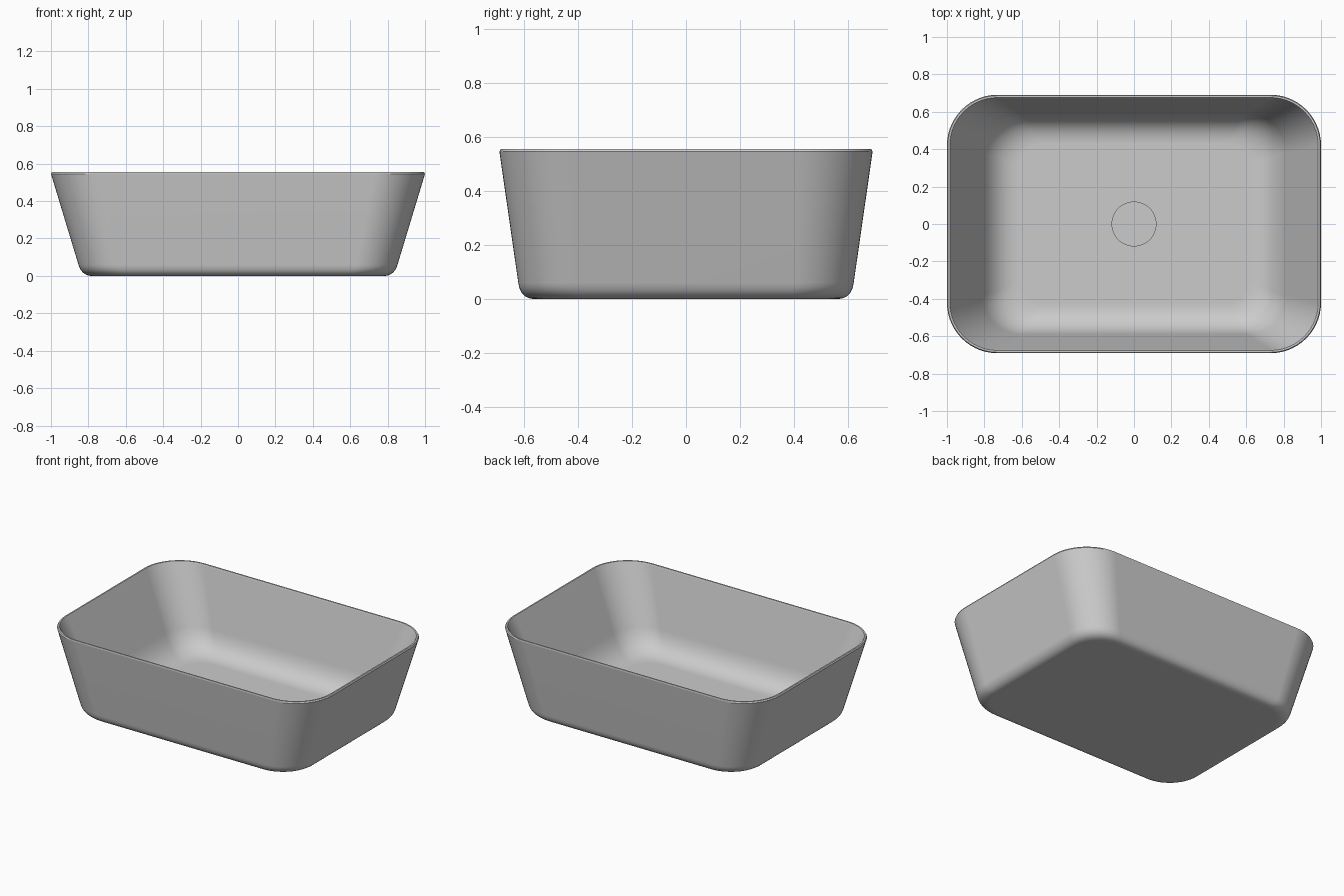
import bpy, bmesh, math
from mathutils import Vector

if "Cube" in bpy.data.objects:
    bpy.data.objects.remove(bpy.data.objects["Cube"])

CORNER = 14  # segments per rounded corner


def ring(sec):
    """Rounded rectangle from (half width, half depth, corner radius, z)."""
    hx, hy, r, z = sec
    pts = []
    for q, (sx, sy) in enumerate([(1, 1), (-1, 1), (-1, -1), (1, -1)]):
        for i in range(CORNER + 1):
            a = math.pi / 2 * (q + i / CORNER)
            pts.append((sx * (hx - r) + r * math.cos(a),
                        sy * (hy - r) + r * math.sin(a), z))
    return pts


def fillet(a, b, c, n=8):
    """Smooth run of sections from a to c, bending around b."""
    a, b, c = Vector(a), Vector(b), Vector(c)
    return [a * (1 - t) ** 2 + b * 2 * t * (1 - t) + c * t * t
            for t in (i / n for i in range(n + 1))]


def smooth(ob, angle):
    bpy.ops.object.select_all(action='DESELECT')
    ob.select_set(True)
    bpy.context.view_layer.objects.active = ob
    bpy.ops.object.shade_smooth_by_angle(angle=math.radians(angle))


# Basin: outside foot to rim, then down the thickening inside wall to the floor
sections = fillet((0.78, 0.56, 0.20, 0.0), (0.835, 0.613, 0.215, 0.0),
                  (0.853, 0.621, 0.22, 0.06))
sections += [Vector(s) for s in ((1.0, 0.691, 0.27, 0.546),    # rim lip
                                 (0.995, 0.686, 0.265, 0.555),
                                 (0.985, 0.676, 0.255, 0.555),
                                 (0.980, 0.671, 0.250, 0.546))]
sections += fillet((0.812, 0.59, 0.21, 0.18), (0.745, 0.557, 0.19, 0.035),
                   (0.61, 0.425, 0.12, 0.035), 14)

bm = bmesh.new()
rings = [[bm.verts.new(p) for p in ring(s)] for s in sections]
for lo, hi in zip(rings, rings[1:]):
    for i in range(len(lo)):
        j = (i + 1) % len(lo)
        bm.faces.new((lo[i], lo[j], hi[j], hi[i]))
bm.faces.new(rings[0][::-1])   # underside
bm.faces.new(rings[-1])        # inside floor
bmesh.ops.recalc_face_normals(bm, faces=bm.faces)
mesh = bpy.data.meshes.new("basin")
bm.to_mesh(mesh)
bm.free()
basin = bpy.data.objects.new("basin", mesh)
bpy.context.collection.objects.link(basin)
smooth(basin, 40)
weights = basin.modifiers.new("flat_walls", 'WEIGHTED_NORMAL')
weights.keep_sharp = True

# Drain cover: round disc standing on the floor
bpy.ops.mesh.primitive_cylinder_add(vertices=64, radius=0.12, depth=0.035,
                                    location=(0, 0, 0.045))
drain = bpy.context.object
drain.name = "drain_cover"
smooth(drain, 30)
